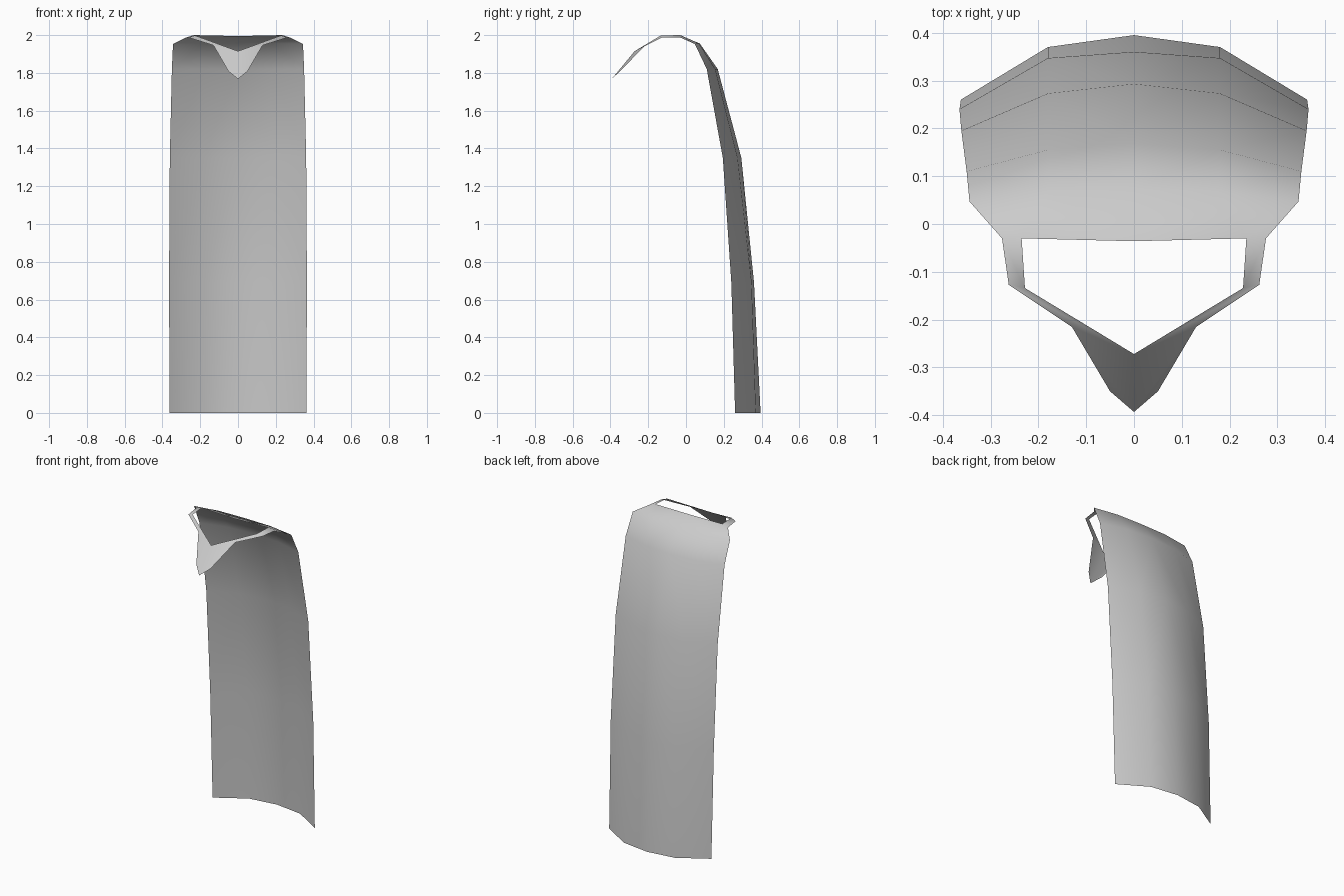
import bpy, bmesh, math

if "Cube" in bpy.data.objects:
    bpy.data.objects.remove(bpy.data.objects["Cube"])

cloth = bpy.data.materials.new("grey cloth")
cloth.diffuse_color = (0.6, 0.6, 0.6, 1)
cloth.use_nodes = True
cloth.node_tree.nodes["Principled BSDF"].inputs["Base Color"].default_value = cloth.diffuse_color


def half_sheet(name, points, faces):
    """Right half of a thin sheet, mirrored across x."""
    bm = bmesh.new()
    verts = [bm.verts.new(p) for p in points]
    for f in faces:
        bm.faces.new([verts[i] for i in f])
    mesh = bpy.data.meshes.new(name)
    bm.to_mesh(mesh)
    bm.free()
    mesh.materials.append(cloth)
    obj = bpy.data.objects.new(name, mesh)
    bpy.context.collection.objects.link(obj)
    mirror = obj.modifiers.new("mirror", 'MIRROR')
    mirror.use_clip = True
    mirror.merge_threshold = 0.0005
    bpy.context.view_layer.objects.active = obj
    obj.select_set(True)
    bpy.ops.object.shade_smooth_by_angle(angle=math.radians(60))
    obj.select_set(False)
    return obj


# Cape rows from hem to collar: centre, fold and side edge points
rows = [
    [(0, 0.395, 0), (0.18, 0.37, 0), (0.362, 0.26, 0)],
    [(0, 0.36, 0.69), (0.18, 0.347, 0.69), (0.365, 0.24, 0.69)],
    [(0, 0.293, 1.35), (0.18, 0.273, 1.35), (0.361, 0.195, 1.35)],
    [(0, 0.168, 1.82), (0.18, 0.155, 1.82), (0.35, 0.11, 1.82)],
    [(0, 0.072, 1.957), (0.18, 0.068, 1.957), (0.344, 0.047, 1.953)],
    [(0, -0.036, 1.995), (0.235, -0.03, 2.0), (0.276, -0.03, 1.987)],
]
points = [p for row in rows for p in row]
faces = [(3 * r + c + 1, 3 * r + c, 3 * r + c + 3, 3 * r + c + 4)
         for r in range(len(rows) - 1) for c in range(2)]

# Shoulder strap and pointed chest flap continue from the collar
n = len(points)
points += [
    (0.228, -0.134, 1.998), (0.262, -0.127, 1.987),   # strap front end
    (0, -0.272, 1.915), (0.13, -0.215, 1.946),        # neckline point, flap corner
    (0, -0.393, 1.768), (0.05, -0.35, 1.808),         # flap tip
]
faces += [(n - 1, n - 2, n, n + 1),
          (n + 1, n, n + 2, n + 3),
          (n + 3, n + 2, n + 4, n + 5)]
half_sheet("cape", points, faces)
